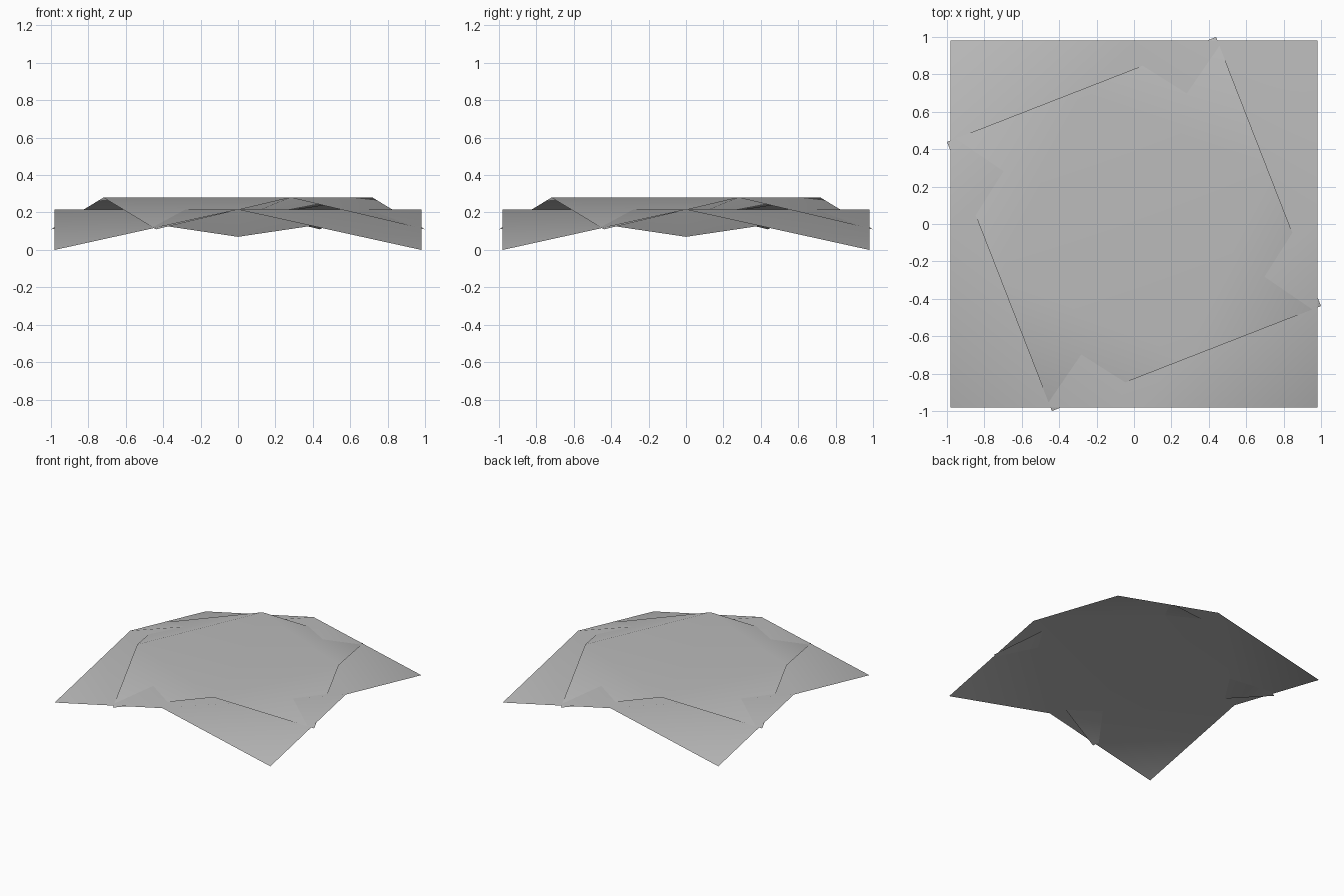
import bpy
import bmesh
import math

cube = bpy.data.objects.get("Cube")
if cube:
    bpy.data.objects.remove(cube, do_unlink=True)

# One plain grey cloth colour
grey = bpy.data.materials.new("light_grey_cloth")
grey.use_nodes = True
colour = (0.5, 0.5, 0.5, 1.0)
grey.diffuse_color = colour
grey.node_tree.nodes["Principled BSDF"].inputs["Base Color"].default_value = colour


def make_sheet(name, half, base, turn):
    """Square sheet: low corners, raised edge middles, dipped centre."""
    bm = bmesh.new()
    centre = bm.verts.new((0, 0, 0.07 * half / 0.98))
    corners, middles = [], []
    for i in range(4):
        a = math.radians(90 * i)
        c, s = math.cos(a) * half, math.sin(a) * half
        middles.append(bm.verts.new((c, s, 0.22 * half)))
        corners.append(bm.verts.new((c - s, s + c, 0)))
    # Each quarter folds along the line joining two edge middles
    for i in range(4):
        m, n = middles[i], middles[(i + 1) % 4]
        bm.faces.new((centre, m, n))
        bm.faces.new((m, corners[i], n))
    mesh = bpy.data.meshes.new(name)
    bm.to_mesh(mesh)
    bm.free()
    mesh.materials.append(grey)
    mesh.shade_smooth()
    sheet = bpy.data.objects.new(name, mesh)
    sheet.location.z = base
    sheet.rotation_euler.z = turn
    bpy.context.collection.objects.link(sheet)
    return sheet


# Large lower sheet and smaller turned sheet on top
make_sheet("lower_sheet", 0.98, 0.0, 0.0)
make_sheet("upper_sheet", 0.772, 0.11, math.radians(21.3))
